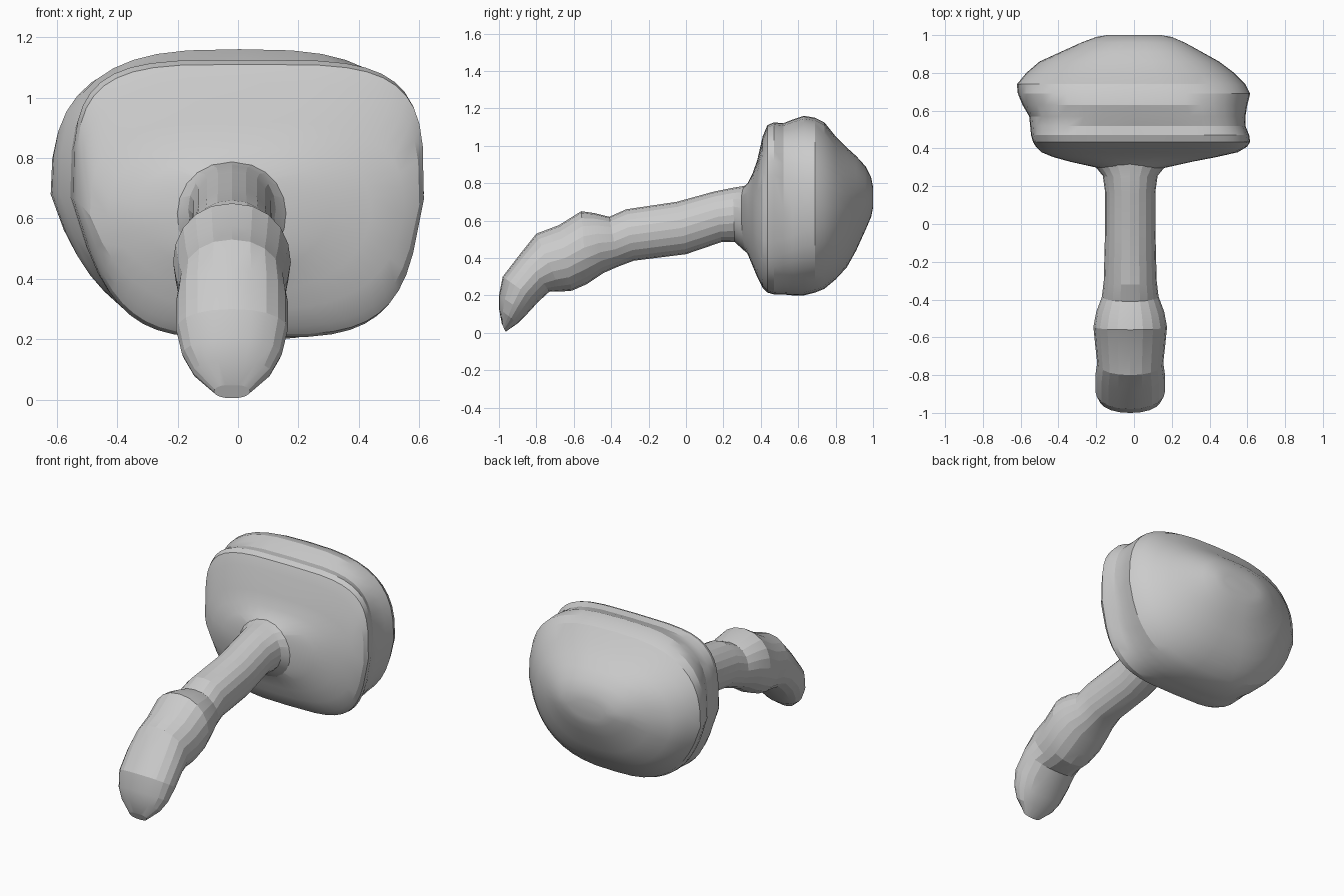
import bpy, math


def spow(v, p):
    return math.copysign(abs(v) ** p, v)


def loft(name, rings, angle):
    # Skin a list of equal-length point rings and cap both ends
    n = len(rings[0])
    verts = [p for r in rings for p in r]
    faces = [list(range(n)), list(range(len(verts) - n, len(verts)))[::-1]]
    for i in range(len(rings) - 1):
        for j in range(n):
            k = (j + 1) % n
            faces.append([i * n + k, i * n + j, (i + 1) * n + j, (i + 1) * n + k])
    me = bpy.data.meshes.new(name)
    me.from_pydata(verts, [], faces)
    me.validate()
    ob = bpy.data.objects.new(name, me)
    bpy.context.collection.objects.link(ob)
    bpy.context.view_layer.objects.active = ob
    ob.select_set(True)
    bpy.ops.object.mode_set(mode='EDIT')
    bpy.ops.mesh.select_all(action='SELECT')
    bpy.ops.mesh.normals_make_consistent(inside=False)
    bpy.ops.object.mode_set(mode='OBJECT')
    bpy.ops.object.shade_smooth_by_angle(angle=math.radians(angle))
    ob.select_set(False)
    return ob


# Head: y, left x, right x, bottom z, top z, squareness
head = [
    (.29, -.16, .13, .48, .76, 2.2),
    (.33, -.34, .31, .42, .80, 2.4),
    (.355, -.43, .44, .36, .85, 2.7),
    (.38, -.49, .55, .30, .92, 3.0),
    (.41, -.52, .60, .24, 1.05, 3.6),
    (.435, -.535, .615, .215, 1.11, 4.0),
    (.47, -.545, .61, .205, 1.125, 4.0),
    (.52, -.55, .59, .205, 1.12, 3.7),
    (.57, -.555, .59, .20, 1.14, 3.3),
    (.63, -.59, .60, .20, 1.16, 3.0),
    (.69, -.615, .615, .215, 1.15, 2.9),
    (.74, -.62, .59, .235, 1.125, 2.8),
    (.80, -.57, .53, .285, 1.05, 2.7),
    (.86, -.50, .45, .35, .99, 2.6),
    (.91, -.39, .36, .44, .945, 2.5),
    (.96, -.28, .27, .55, .89, 2.4),
    (.99, -.20, .20, .62, .83, 2.3),
    (1.0, -.14, .14, .67, .78, 2.2),
]
N = 40
rings = []
for y, xl, xr, zb, zt, e in head:
    ring = []
    for i in range(N):
        a = 2 * math.pi * i / N
        u, v = spow(math.cos(a), 2 / e), spow(math.sin(a), 2 / e)
        # lower half narrows, more so on the left
        low = max(0, -v)
        taper = 1 - (.24 if u < 0 else .14) * low
        cx = (xl + xr) / 2
        x = cx + u * (xr - xl) / 2 * taper
        ring.append((x, y, (zb + zt) / 2 + v * (zt - zb) / 2))
    rings.append(ring)
loft("head", rings, 20)

# Handle: top (y, z), bottom (y, z), half width
handle = [
    (-.985, .05, -.965, .005, .06),
    (-1.0, .13, -.90, .05, .13),
    (-1.0, .20, -.85, .10, .165),
    (-.98, .30, -.79, .165, .185),
    (-.88, .43, -.73, .22, .185),
    (-.80, .53, -.67, .22, .175),
    (-.68, .575, -.61, .225, .185),
    (-.56, .65, -.53, .26, .195),
    (-.49, .64, -.44, .32, .18),
    (-.41, .62, -.36, .355, .15),
    (-.32, .66, -.28, .385, .14),
    (-.05, .70, .0, .42, .133),
    (.15, .755, .19, .485, .133),
    (.25, .775, .26, .485, .145),
    (.31, .785, .31, .44, .19),
    (.36, .80, .36, .40, .25),
]
M = 20
rings = []
for ty, tz, by, bz, w in handle:
    ring = []
    for i in range(M):
        a = 2 * math.pi * i / M
        u, v = math.cos(a), math.sin(a)
        ring.append((-.02 + w * spow(u, .9),
                     (ty + by) / 2 + v * (ty - by) / 2,
                     (tz + bz) / 2 + v * (tz - bz) / 2))
    rings.append(ring)
loft("handle", rings, 15)
